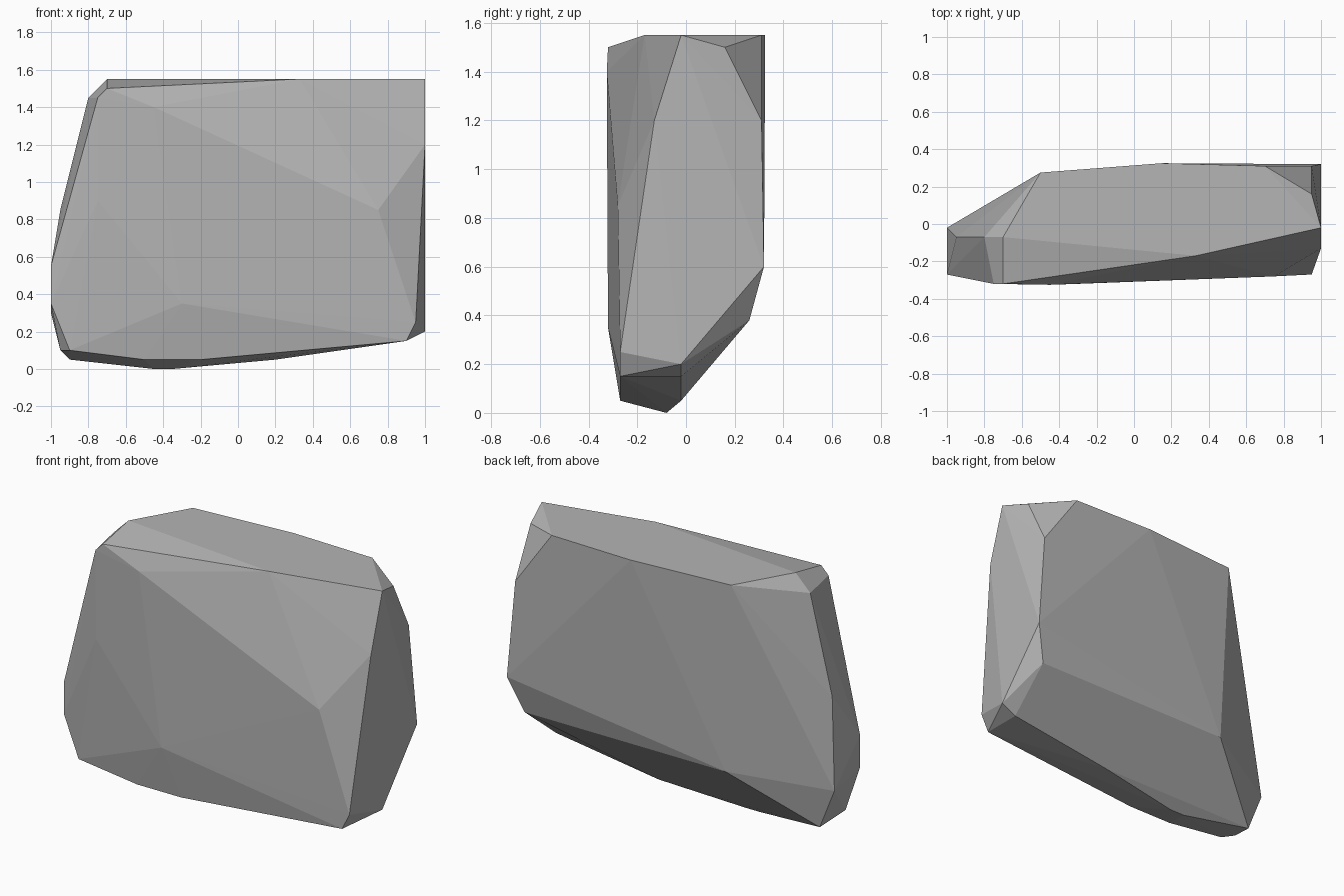
import bpy
import bmesh
from mathutils import Vector

# Remove the default cube
default_cube = bpy.data.objects.get("Cube")
if default_cube:
    bpy.data.objects.remove(default_cube, do_unlink=True)


def make_material(name, colour):
    material = bpy.data.materials.new(name)
    material.use_nodes = True
    material.diffuse_color = colour
    shader = material.node_tree.nodes["Principled BSDF"]
    shader.inputs["Base Color"].default_value = colour
    shader.inputs["Roughness"].default_value = 0.9
    return material


# Each outline lies on one cutting plane; all sizes are in hundredths of a unit
def level_outline(height, *corners):
    return [Vector((x, y, height)) / 100 for x, y in corners]


def facing_outline(depth, *corners):
    return [Vector((x, depth, z)) / 100 for x, z in corners]


def end_outline(side, *corners):
    return [Vector((side, y, z)) / 100 for y, z in corners]


# Flat top of the boulder
top_facet = level_outline(
    155, (100, -2), (70, 31), (15, 32.5), (-50, 27.5), (-70, -7), (33, -17))

# Broad front, with its slightly bulging ridge points
front_ridge = facing_outline(-32, (-70, 150), (-75, 145), (-30, 35))
front_bulge = facing_outline(-32.5, (-45, 140))
front_left_bulge = facing_outline(-31.5, (-75, 90))
front_right_bulge = facing_outline(-28, (75, 85))
front_rim = facing_outline(
    -27, (95, 25), (90, 15), (-20, 5), (-50, 5), (-90, 10), (-100, 35), (-100, 55))

# Large end facet and the chipped corner behind it
large_end = end_outline(100, (-13, 120), (32, 60), (-2, 20))
chipped_corner = end_outline(95, (16, 150), (31, 120))

# Narrow end, sloping inwards towards the top
narrow_end = facing_outline(-7, (-80, 145), (-95, 85))
narrow_end_foot = end_outline(-95, (-20, 10))

# Undercut at the back and the keel the boulder rests on
back_undercut = level_outline(38, (-45, 26), (92, 26))
keel_back = facing_outline(-2, (90, 15), (20, 5), (-90, 5), (-100, 30))
keel_base = facing_outline(-8, (-45, 0), (-35, 0))

outlines = [
    top_facet, front_ridge, front_bulge, front_left_bulge, front_right_bulge,
    front_rim, large_end, chipped_corner, narrow_end, narrow_end_foot,
    back_undercut, keel_back, keel_base,
]

# Wrap the outlines in one tight faceted skin
bm = bmesh.new()
for outline in outlines:
    for corner in outline:
        bm.verts.new(corner)
bmesh.ops.convex_hull(bm, input=list(bm.verts), use_existing_faces=False)
loose = [vert for vert in bm.verts if not vert.link_faces]
bmesh.ops.delete(bm, geom=loose, context="VERTS")
bmesh.ops.recalc_face_normals(bm, faces=list(bm.faces))
for face in bm.faces:
    face.smooth = False

mesh = bpy.data.meshes.new("boulder")
bm.to_mesh(mesh)
bm.free()
mesh.materials.append(make_material("stone grey", (0.46, 0.46, 0.46, 1.0)))

boulder = bpy.data.objects.new("boulder", mesh)
bpy.context.scene.collection.objects.link(boulder)
